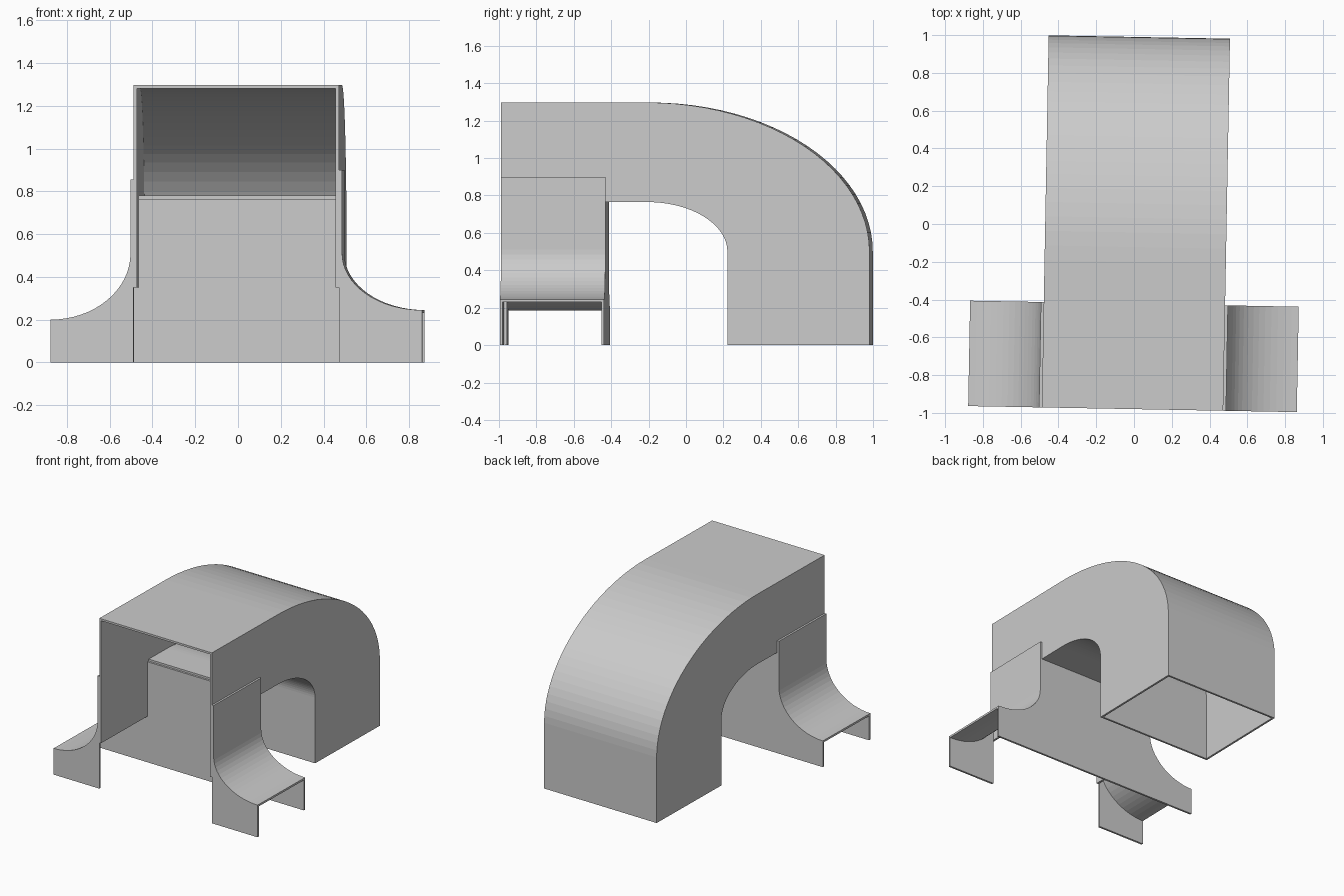
import bpy, bmesh, math
from mathutils import Matrix

if "Cube" in bpy.data.objects:
    bpy.data.objects.remove(bpy.data.objects["Cube"])

T = 0.015                       # sheet thickness
HW = 0.48                       # half width of duct
Y0, Y1, YP = -0.98, 0.99, -0.422  # front, back, rear face of cross plate
PLACE = Matrix.Translation((0.01, 0, 0)) @ Matrix.Rotation(math.radians(-1.05), 4, 'Z')


def extrude(name, pts, axis, a, b):
    """Extrude a closed 2D profile along x (profile in yz) or y (profile in xz)."""
    bm = bmesh.new()
    to3 = (lambda p, t: (t, p[0], p[1])) if axis == 'x' else (lambda p, t: (p[0], t, p[1]))
    face = bm.faces.new([bm.verts.new(to3(p, a)) for p in pts])
    res = bmesh.ops.extrude_face_region(bm, geom=[face])
    vec = (b - a, 0, 0) if axis == 'x' else (0, b - a, 0)
    bmesh.ops.translate(bm, vec=vec, verts=[g for g in res['geom'] if isinstance(g, bmesh.types.BMVert)])
    bmesh.ops.recalc_face_normals(bm, faces=bm.faces)
    bm.transform(PLACE)
    me = bpy.data.meshes.new(name)
    bm.to_mesh(me)
    bm.free()
    ob = bpy.data.objects.new(name, me)
    bpy.context.collection.objects.link(ob)
    return ob


def arc(cx, cz, rx, rz, a0, a1, n):
    out = []
    for i in range(n + 1):
        a = math.radians(a0 + (a1 - a0) * i / n)
        out.append((cx + rx * math.cos(a), cz + rz * math.sin(a)))
    return out


def elbow(start, ry, rz):
    """Open path: horizontal run, elliptical bend, vertical leg."""
    return [(start, 0.5 + rz)] + arc(-0.2, 0.5, ry, rz, 90, 0, 24) + [(-0.2 + ry, 0)]


# Bent duct: outer skin, inner skin and two cheeks
RY, RZ, IY, IZ = Y1 + 0.2, 0.797, 0.43, 0.265
outer = elbow(Y0, RY, RZ)
inner = elbow(YP, IY, IZ)
extrude("duct_outer_wall", outer + elbow(Y0, RY - T, RZ - T)[::-1], 'x', -HW + T, HW - T)
extrude("duct_inner_wall", inner + elbow(YP, IY + T, IZ + T)[::-1], 'x', -HW + T, HW - T)
cheek = outer + inner[::-1] + [(YP - T, 0.765), (YP - T, 0.35), (Y0, 0.35)]
for side, s in (("left", -1), ("right", 1)):
    extrude("duct_side_" + side, cheek, 'x', s * (HW - T), s * HW)

# Flared side outlets: curved skin and front plate on each side
under = {}
for side, s, top, end in (("left", -1, 0.855, 0.2), ("right", 1, 0.9, 0.245)):
    r = 0.87 - HW - T
    rz = 0.51 - end
    skin = [(s * x, z) for x, z in [(HW + T, top)] + arc(0.87, 0.51, r, rz, 180, 270, 16)]
    low = [(s * x, z) for x, z in [(HW, top)] + arc(0.87, 0.51, r + T, rz + T, 180, 270, 16)]
    under[side] = low[1:]
    extrude("flare_skin_" + side, skin + low[::-1], 'y', Y0, YP)
    extrude("flare_front_plate_" + side, low[1:] + [(s * 0.87, 0), (s * HW, 0)], 'y', Y0, Y0 + T)

# Cross plate closing the back of both outlets
plate = ([(-HW, 0.765), (HW, 0.765)] + under["right"] + [(0.87, 0), (-0.87, 0)]
         + under["left"][::-1])
extrude("cross_plate", plate, 'y', YP - T, YP)
